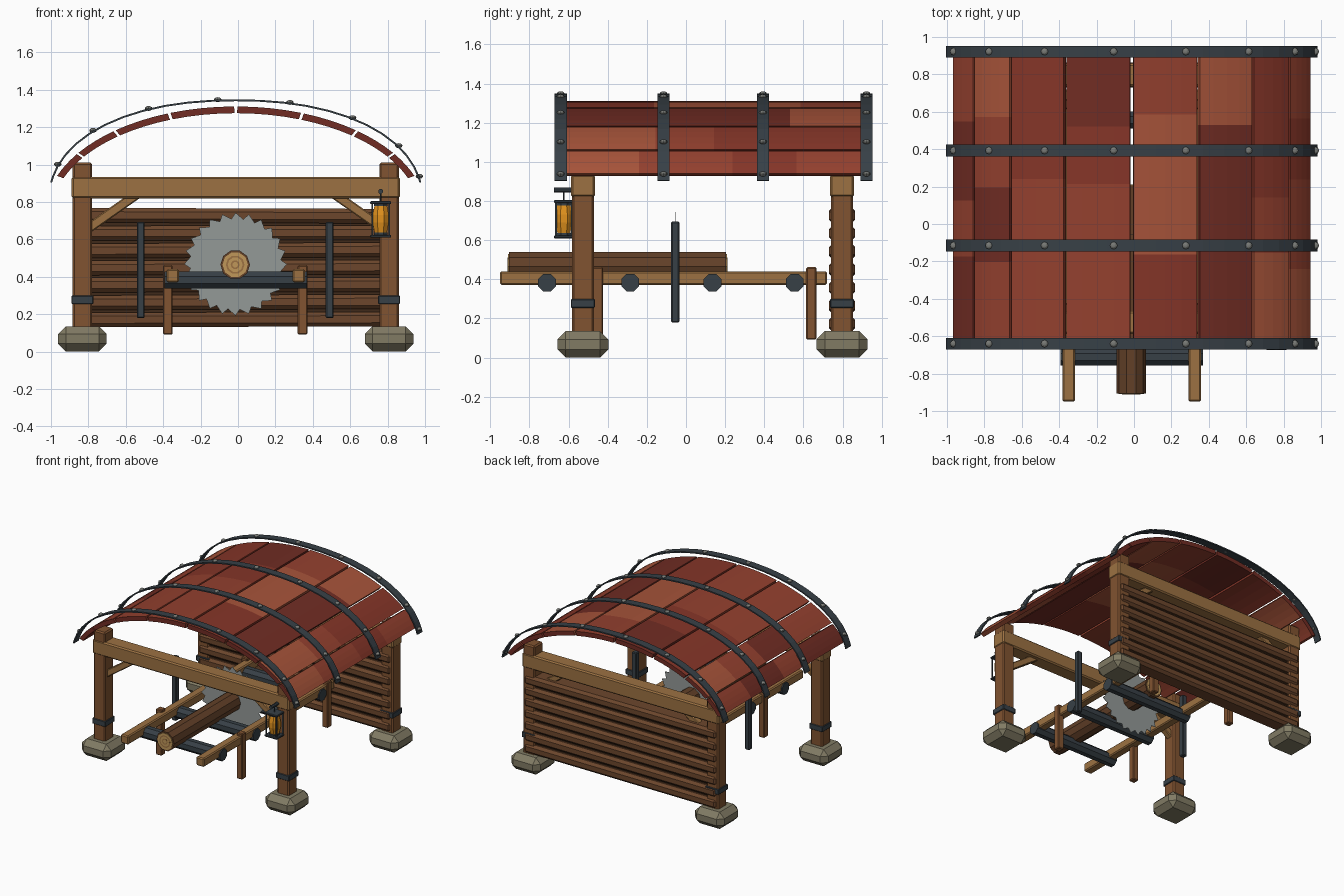
import bpy, bmesh, random
from math import sin, cos, pi, radians
from mathutils import Matrix, Vector

if "Cube" in bpy.data.objects:
    bpy.data.objects.remove(bpy.data.objects["Cube"])

random.seed(4)
X0 = -0.012  # centre line of the frame


def mat(name, r, g, b):
    m = bpy.data.materials.new(name)
    m.diffuse_color = [(c / 255) ** 2.2 for c in (r, g, b)] + [1]
    m.use_nodes = True
    m.node_tree.nodes["Principled BSDF"].inputs["Base Color"].default_value = m.diffuse_color
    return m


POST = mat("post_wood", 128, 84, 52)
BEAM = mat("beam_wood", 155, 113, 68)
WALL = mat("wall_wood", 108, 72, 48)
DARK = mat("dark_wood", 66, 46, 32)
LOG = mat("bark", 98, 66, 44)
CUT = mat("cut_wood", 190, 150, 90)
IRON = mat("iron", 58, 66, 72)
RIVET = mat("rivet", 120, 122, 118)
STONE = mat("stone", 128, 122, 100)
STEEL = mat("steel", 146, 152, 150)
GLASS = mat("amber", 225, 145, 35)
REDS = [mat("roof_red_%d" % i, *c) for i, c in enumerate(
    [(112, 48, 40), (132, 56, 44), (146, 66, 50), (165, 84, 60)])]


def finish(name, bm, *mats):
    bmesh.ops.recalc_face_normals(bm, faces=bm.faces)
    me = bpy.data.meshes.new(name)
    bm.to_mesh(me)
    bm.free()
    for m in mats:
        me.materials.append(m)
    ob = bpy.data.objects.new(name, me)
    bpy.context.collection.objects.link(ob)
    return ob


def box(name, c, s, m, bevel=0.008, rot=None):
    bm = bmesh.new()
    bmesh.ops.create_cube(bm, size=1)
    bmesh.ops.scale(bm, vec=s, verts=bm.verts)
    if bevel:
        bmesh.ops.bevel(bm, geom=bm.edges[:], offset=bevel, segments=1, affect='EDGES')
    ob = finish(name, bm, m)
    ob.location = c
    if rot:
        ob.rotation_euler = rot
    return ob


def cyl(name, c, r, h, m, n=8, axis='Z', r2=None):
    bm = bmesh.new()
    bmesh.ops.create_cone(bm, cap_ends=True, segments=n, radius1=r,
                          radius2=r if r2 is None else r2, depth=h)
    bmesh.ops.rotate(bm, verts=bm.verts, matrix=Matrix.Rotation(pi / n, 3, 'Z'))
    if axis == 'X':
        bmesh.ops.rotate(bm, verts=bm.verts, matrix=Matrix.Rotation(pi / 2, 3, 'Y'))
    if axis == 'Y':
        bmesh.ops.rotate(bm, verts=bm.verts, matrix=Matrix.Rotation(pi / 2, 3, 'X'))
    ob = finish(name, bm, m)
    ob.location = c
    return ob


def sheet(name, inner, outer, ys, mats, pick):
    """Curved board: inner and outer (x, z) profiles swept over the y stations."""
    bm = bmesh.new()
    ring = outer + inner[::-1]
    rows = [[bm.verts.new((x, y, z)) for x, z in ring] for y in ys]
    n = len(ring)
    for k in range(len(ys) - 1):
        mi = pick()
        for i in range(n):
            j = (i + 1) % n
            f = bm.faces.new((rows[k][i], rows[k][j], rows[k + 1][j], rows[k + 1][i]))
            f.material_index = mi
    m = n // 2
    for r in (rows[0], rows[-1]):
        for i in range(m - 1):
            bm.faces.new((r[i], r[i + 1], r[n - 2 - i], r[n - 1 - i]))
    return finish(name, bm, *mats)


# Frame: feet, posts, straps, cross beams and braces
for y, tag in ((-0.527, "front"), (0.797, "back")):
    for s in (-1, 1):
        x = X0 + s * 0.82
        box(tag + "_stone_foot", (x, y, 0.068), (0.26, 0.26, 0.135), STONE, 0.042)
        box(tag + "_post", (x, y, 0.56), (0.105, 0.112, 0.90), POST, 0.01)
        box(tag + "_post_strap", (x, y, 0.277), (0.118, 0.122, 0.045), IRON, 0.004)
        box(tag + "_brace", (X0 + s * 0.665, y, 0.745), (0.34, 0.05, 0.05), BEAM, 0.006,
            (0, s * radians(35), 0))
    box(tag + "_cross_beam", (X0, y, 0.877), (1.755, 0.122, 0.115), BEAM, 0.01)

# Back wall: seven chunky planks in front of a dark core
box("wall_core", (X0, 0.797, 0.45), (1.6, 0.07, 0.62), DARK, 0)
for i in range(7):
    box("wall_plank", (X0, 0.797, 0.172 + i * 0.0925), (1.72, 0.135, 0.078), WALL, 0.02,
        (0, random.uniform(-0.004, 0.004), 0))


# Roof: eight curved boards with patches of different reds
def roof_pt(t, d):
    return (X0 + (1.0 + d) * sin(t), 0.743 + (0.55 + d) * cos(t))


cuts = [0, 0.358, 0.69, 0.98, 1.225]
for s in (-1, 1):
    for a, b in zip(cuts, cuts[1:]):
        ts = [a + 0.008 + (b - a - 0.016) * i / 4 for i in range(5)]
        inner = [roof_pt(s * t, -0.018) for t in ts]
        outer = [roof_pt(s * t, 0.018) for t in ts]
        ys = [-0.64, random.uniform(-0.25, -0.1), random.uniform(0.1, 0.25),
              random.uniform(0.5, 0.6), 0.93]
        sheet("roof_board", inner, outer, ys, REDS, lambda: random.randrange(4))


# Iron hoops over the roof, with rivets
def hoop_pt(x, d):
    u = min(abs(x), 0.999)
    return (X0 + x * (1 + d), 0.80 + (0.545 + d) * (1 - u ** 2.2) ** (1 / 2.2))


hx = [0.988 * sin(pi / 2 * (i / 12 - 1)) for i in range(25)]
for y in (-0.64, -0.115, 0.393, 0.922):
    sheet("roof_hoop", [hoop_pt(x, -0.006) for x in hx], [hoop_pt(x, 0.004) for x in hx],
          [y - 0.031, y + 0.031], [IRON], lambda: 0)
    for x in (-0.948, -0.76, -0.464, -0.096, 0.288, 0.622, 0.868, 0.978):
        px, pz = hoop_pt(x, 0.004)
        bm = bmesh.new()
        bmesh.ops.create_uvsphere(bm, u_segments=8, v_segments=6, radius=0.02)
        bmesh.ops.scale(bm, vec=(1, 1, 0.65), verts=bm.verts)
        finish("hoop_rivet", bm, RIVET).location = (px, y, pz)

# Saw bench: rails, legs, rollers and upright guides
for s in (-1, 1):
    box("bench_rail", (-0.012 + s * 0.337, -0.115, 0.406), (0.068, 1.67, 0.07), BEAM)
    for y in (-0.45, 0.64):
        box("bench_leg", (-0.015 + s * 0.36, y, 0.277), (0.052, 0.052, 0.37), POST, 0.006)
    box("saw_guide", (-0.015 + s * 0.505, -0.055, 0.437), (0.042, 0.042, 0.515), IRON, 0.006)
for y in (-0.71, -0.285, 0.135, 0.555):
    cyl("roller", (X0, y, 0.383), 0.049, 0.76, IRON, 8, 'X')

# Saw blade: toothed disc
bm = bmesh.new()
N = 24
pts = []
for i in range(N):
    for da, r in ((0, 0.275), (0.35, 0.243)):
        t = 2 * pi * (i + da) / N
        pts.append((r * cos(t), -0.002, r * sin(t)))
face = bm.faces.new([bm.verts.new(p) for p in pts])
ext = bmesh.ops.extrude_face_region(bm, geom=[face])
bmesh.ops.translate(bm, vec=(0, 0.004, 0),
                    verts=[v for v in ext["geom"] if isinstance(v, bmesh.types.BMVert)])
finish("saw_blade", bm, STEEL).location = (-0.013, -0.055, 0.468)

# Log on the bench with pale ringed ends
cyl("log", (-0.015, -0.35, 0.465), 0.079, 1.11, LOG, 10, 'Y')
for y in (-0.906, 0.206):
    cyl("log_end", (-0.015, y, 0.465), 0.068, 0.008, CUT, 10, 'Y')
    for r, m in ((0.05, BEAM), (0.04, CUT), (0.024, BEAM), (0.015, CUT)):
        cyl("log_ring", (-0.015, y, 0.465), r, 0.008 + (0.08 - r) * 0.06, m, 10, 'Y')

# Lantern hanging from the front right post
LX, LY = 0.763, -0.624
cyl("lantern_glass_lower", (LX, LY, 0.660), 0.034, 0.06, GLASS, 8, r2=0.047)
cyl("lantern_glass_middle", (LX, LY, 0.710), 0.047, 0.04, GLASS, 8)
cyl("lantern_glass_upper", (LX, LY, 0.760), 0.047, 0.06, GLASS, 8, r2=0.034)
for z in (0.617, 0.797):
    box("lantern_cap", (LX, LY, z), (0.112, 0.1, 0.016), IRON, 0.004)
    cyl("lantern_collar", (LX, LY, 0.628 if z < 0.7 else 0.786), 0.04, 0.016, IRON, 8)
for sx in (-1, 1):
    for sy in (-1, 1):
        box("lantern_rod", (LX + sx * 0.046, LY + sy * 0.04, 0.707), (0.009, 0.009, 0.18), IRON, 0)
cyl("lantern_hook", (LX, -0.627, 0.857), 0.014, 0.095, IRON, 8, 'Y')
cyl("lantern_hanger", (LX, LY, 0.828), 0.005, 0.055, IRON, 6)
